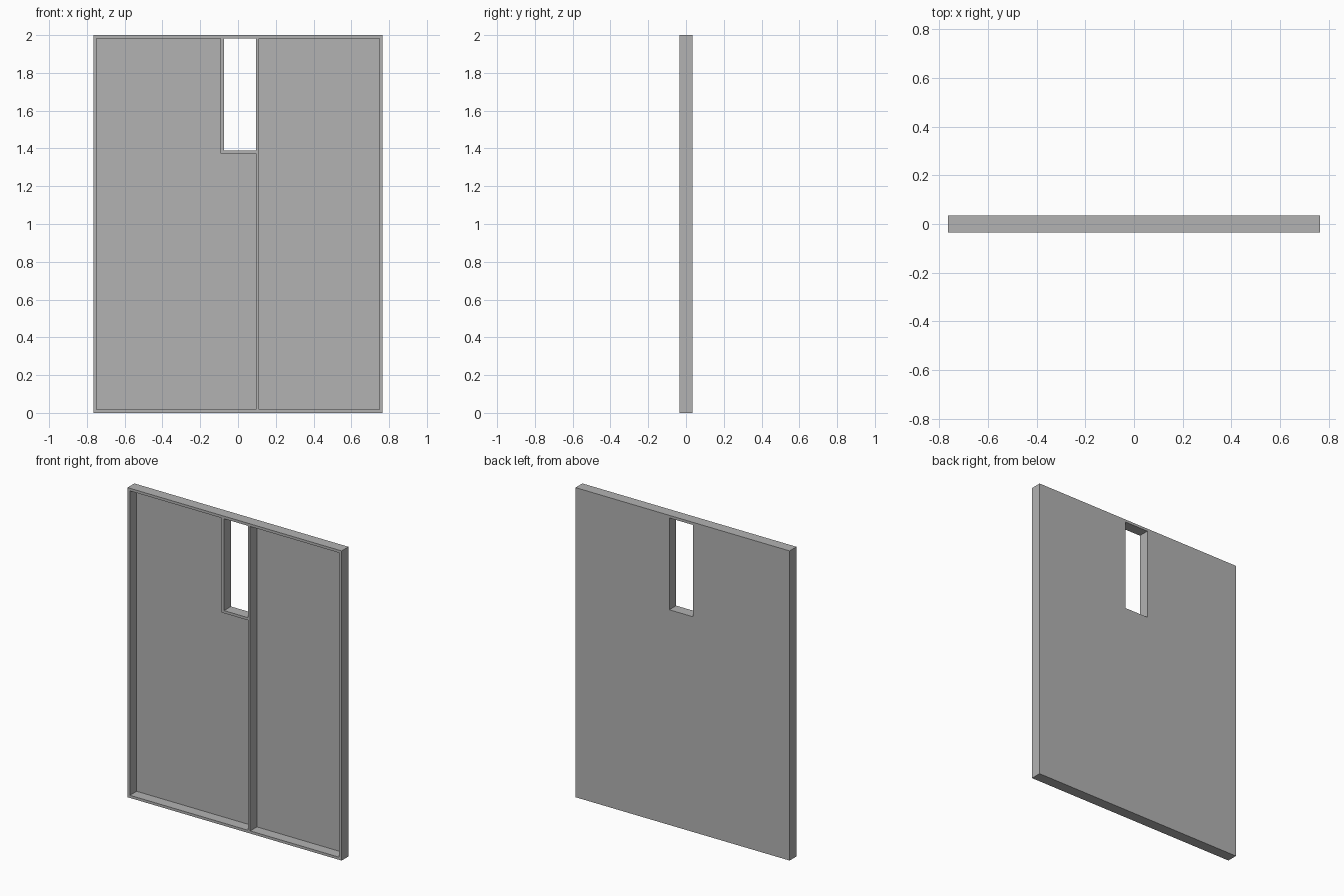
import bpy
import bmesh

cube = bpy.data.objects.get("Cube")
if cube:
    bpy.data.objects.remove(cube, do_unlink=True)

HALF_W, HEIGHT, HALF_D = 0.765, 2.0, 0.035
RIM = 0.017           # width of frame rails and dividers
SKIN = 0.002          # thickness of the back sheet
WIN_L, WIN_R, SILL = -0.075, 0.095, 1.39

grey = bpy.data.materials.new("plain_grey")
grey.use_nodes = True
colour = (0.45, 0.45, 0.45, 1)
grey.diffuse_color = colour
grey.node_tree.nodes["Principled BSDF"].inputs["Base Color"].default_value = colour


def prism(name, outline, y0, y1):
    """Extrude an x-z outline from y0 to y1."""
    bm = bmesh.new()
    face = bm.faces.new([bm.verts.new((x, y0, z)) for x, z in outline])
    grown = bmesh.ops.extrude_face_region(bm, geom=[face])["geom"]
    moved = [g for g in grown if isinstance(g, bmesh.types.BMVert)]
    bmesh.ops.translate(bm, vec=(0, y1 - y0, 0), verts=moved)
    bmesh.ops.recalc_face_normals(bm, faces=bm.faces)
    mesh = bpy.data.meshes.new(name)
    bm.to_mesh(mesh)
    bm.free()
    mesh.materials.append(grey)
    obj = bpy.data.objects.new(name, mesh)
    bpy.context.collection.objects.link(obj)
    return obj


def rect(x0, x1, z0, z1):
    return [(x0, z0), (x1, z0), (x1, z1), (x0, z1)]


# Solid panel block
panel = prism("framed_panel", rect(-HALF_W, HALF_W, 0, HEIGHT), -HALF_D, HALF_D)

# Two shallow bays open to the front, and a window through the whole depth
left, right = -HALF_W + RIM, HALF_W - RIM
low, top = RIM, HEIGHT - RIM
notch_x, notch_z = WIN_L - RIM, SILL - RIM
wide_bay = [(left, low), (WIN_R, low), (WIN_R, notch_z),
            (notch_x, notch_z), (notch_x, top), (left, top)]
front, inner, beyond = -HALF_D - 0.1, HALF_D - SKIN, HALF_D + 0.1
cutters = [
    prism("wide_bay_cutter", wide_bay, front, inner),
    prism("narrow_bay_cutter", rect(WIN_R + RIM, right, low, top), front, inner),
    prism("window_cutter", rect(WIN_L, WIN_R, SILL, top), front, beyond),
]
for cutter in cutters:
    mod = panel.modifiers.new(cutter.name, "BOOLEAN")
    mod.operation = "DIFFERENCE"
    mod.solver = "EXACT"
    mod.object = cutter

# Bake the cuts, then drop the cutters
bpy.context.view_layer.update()
graph = bpy.context.evaluated_depsgraph_get()
baked = bpy.data.meshes.new_from_object(panel.evaluated_get(graph))
panel.modifiers.clear()
panel.data = baked
for cutter in cutters:
    bpy.data.objects.remove(cutter, do_unlink=True)
